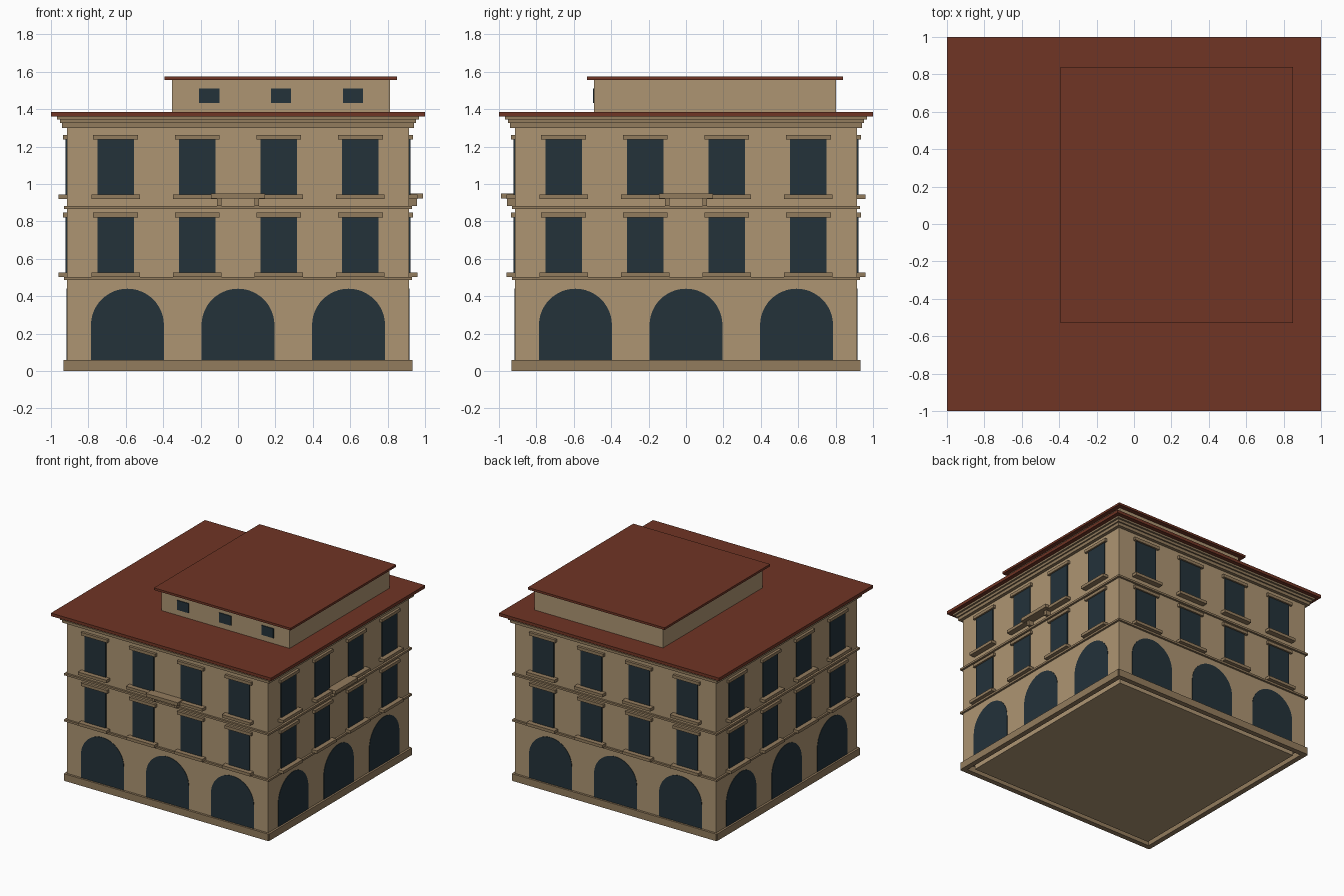
import bpy
import bmesh
from math import pi, cos, sin
from mathutils import Matrix, Vector

if "Cube" in bpy.data.objects:
    bpy.data.objects.remove(bpy.data.objects["Cube"])


def material(name, rgb):
    m = bpy.data.materials.new(name)
    m.diffuse_color = (*rgb, 1)
    m.use_nodes = True
    m.node_tree.nodes["Principled BSDF"].inputs["Base Color"].default_value = m.diffuse_color
    return m


WALL = material("stucco", (0.42, 0.30, 0.17))
TRIM = material("stone_trim", (0.29, 0.20, 0.11))
ROOF = material("roof_tile", (0.16, 0.035, 0.018))
GLASS = material("dark_glass", (0.017, 0.032, 0.042))
FACE = 0.914  # distance of each facade from the centre


def finish(name, bm, mat):
    bmesh.ops.recalc_face_normals(bm, faces=bm.faces)
    me = bpy.data.meshes.new(name)
    bm.to_mesh(me)
    bm.free()
    me.materials.append(mat)
    ob = bpy.data.objects.new(name, me)
    bpy.context.collection.objects.link(ob)
    return ob


def add_box(bm, x, y, z, rot=Matrix.Identity(4)):
    """Box from (min, max) pairs, optionally turned to another facade."""
    size = Vector((x[1] - x[0], y[1] - y[0], z[1] - z[0]))
    mid = Vector((sum(x) / 2, sum(y) / 2, sum(z) / 2))
    mat = rot @ Matrix.Translation(mid) @ Matrix.Diagonal((*size, 1))
    bmesh.ops.create_cube(bm, size=1, matrix=mat)


def box(name, x, y, z, mat):
    bm = bmesh.new()
    add_box(bm, x, y, z)
    return finish(name, bm, mat)


def square(name, half, z, mat):
    return box(name, (-half, half), (-half, half), z, mat)


def add_arch(bm, cx, r, z0, spring, y, rot):
    """Round-headed panel, extruded outwards from the wall."""
    pts = [(cx - r, z0), (cx + r, z0)]
    pts += [(cx + r * cos(pi * i / 24), spring + r * sin(pi * i / 24)) for i in range(25)]
    face = bm.faces.new([bm.verts.new(rot @ Vector((px, y[1], pz))) for px, pz in pts])
    ext = bmesh.ops.extrude_face_region(bm, geom=[face])
    verts = [g for g in ext["geom"] if isinstance(g, bmesh.types.BMVert)]
    bmesh.ops.translate(bm, verts=verts, vec=rot @ Vector((0, y[0] - y[1], 0)))


# Main block, floor slab and main roof
square("main_walls", FACE, (0.05, 1.36), WALL)
square("floor_slab", 0.85, (0, 0.05), WALL)
square("main_roof", 1.0, (1.36, 1.385), ROOF)

# String courses and stepped cornice
square("lower_string_course", 0.93, (0.487, 0.503), TRIM)
square("upper_string_course", 0.93, (0.866, 0.882), TRIM)
square("cornice_lower", 0.94, (1.30, 1.325), TRIM)
square("cornice_middle", 0.952, (1.325, 1.345), TRIM)
square("cornice_upper", 0.967, (1.345, 1.36), TRIM)

# Facades: the front is laid out once and turned to all four sides
for i, side in enumerate(("front", "right", "back", "left")):
    rot = Matrix.Rotation(i * pi / 2, 4, "Z")

    # Plinth strip standing at the foot of the wall
    bm = bmesh.new()
    add_box(bm, (-0.925, 0.925), (-0.932, -0.89), (0, 0.058), rot)
    finish(side + "_plinth", bm, TRIM)

    # Ground floor arches
    bm = bmesh.new()
    for cx in (-0.591, 0, 0.591):
        add_arch(bm, cx, 0.195, 0.058, 0.245, (-FACE - 0.003, -0.9), rot)
    finish(side + "_arches", bm, GLASS)

    # Windows with lintels and sills on two floors
    panes, trim = bmesh.new(), bmesh.new()
    for z0, z1 in ((0.525, 0.822), (0.942, 1.238)):
        for cx in (-0.654, -0.218, 0.218, 0.654):
            add_box(panes, (cx - 0.097, cx + 0.097), (-0.922, -0.9), (z0, z1), rot)
            add_box(trim, (cx - 0.12, cx + 0.12), (-0.935, -0.9), (z1, z1 + 0.025), rot)
            add_box(trim, (cx - 0.129, cx + 0.129), (-0.96, -0.9), (z0 - 0.022, z0 + 0.002), rot)
    finish(side + "_windows", panes, GLASS)
    finish(side + "_window_trim", trim, TRIM)

    # Balcony slab on two brackets, on the two street sides only
    if side in ("front", "right"):
        bm = bmesh.new()
        add_box(bm, (-0.145, 0.145), (-0.99, -0.9), (0.922, 0.95), rot)
        for cx in (-0.1, 0.1):
            add_box(bm, (cx - 0.013, cx + 0.013), (-0.957, -0.9), (0.882, 0.922), rot)
        finish(side + "_balcony", bm, TRIM)

# Rooftop storey with its own roof and three front windows
box("penthouse_walls", (-0.353, 0.813), (-0.491, 0.803), (1.38, 1.557), WALL)
box("penthouse_roof", (-0.393, 0.85), (-0.53, 0.84), (1.557, 1.575), ROOF)
bm = bmesh.new()
for cx in (-0.154, 0.23, 0.615):
    add_box(bm, (cx - 0.054, cx + 0.054), (-0.498, -0.48), (1.432, 1.51))
finish("penthouse_windows", bm, GLASS)
